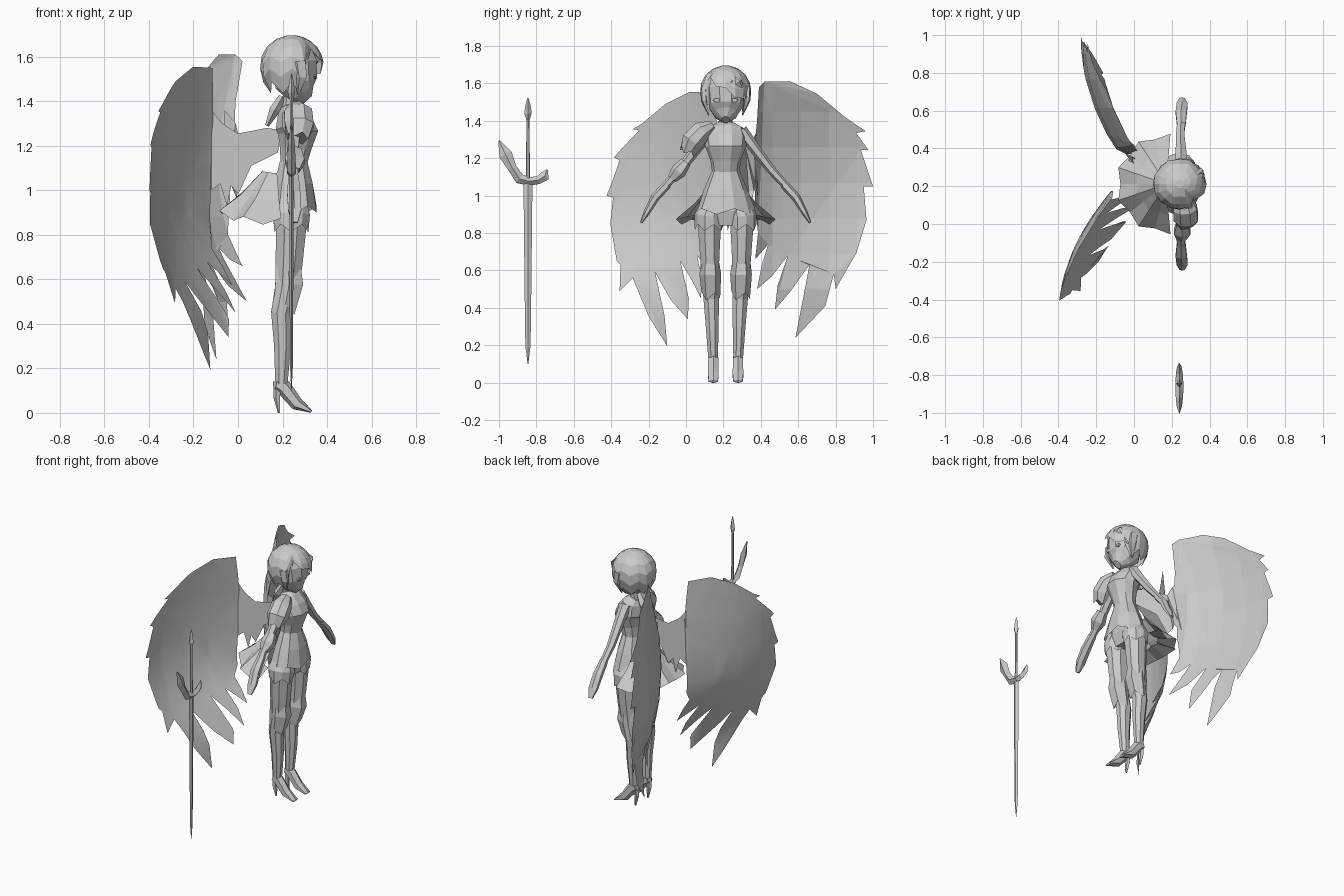
import bpy, bmesh, math
from mathutils import Vector

CY = 0.212  # figure's plane of symmetry (it faces +x)
grey = bpy.data.materials.new("plain_grey")
grey.diffuse_color = (0.6, 0.6, 0.6, 1)


def finish(name, bm, smooth=False):
    bmesh.ops.recalc_face_normals(bm, faces=bm.faces)
    me = bpy.data.meshes.new(name)
    bm.to_mesh(me)
    bm.free()
    me.materials.append(grey)
    ob = bpy.data.objects.new(name, me)
    bpy.context.collection.objects.link(ob)
    for p in me.polygons:
        p.use_smooth = smooth
    return ob


def skin(bm, rows, closed):
    """Quads between successive rows of vertices."""
    n = len(rows[0])
    for r, s in zip(rows, rows[1:]):
        for k in range(n if closed else n - 1):
            j = (k + 1) % n
            bm.faces.new((r[k], r[j], s[j], s[k]))


def plate(points):
    """Triangulated flat polygon."""
    bm = bmesh.new()
    f = bm.faces.new([bm.verts.new(p) for p in points])
    f.normal_update()
    bmesh.ops.triangulate(bm, faces=[f], ngon_method='EAR_CLIP')
    return bm


def tube(name, pts, n=8, ref=(1, 0, 0), jag=0.0, caps=True, mirror=False):
    """Loft of rings; each point is x, y, z, radius along ref, radius across."""
    if mirror:
        pts = [(p[0], 2 * CY - p[1], *p[2:]) for p in pts]
    bm = bmesh.new()
    c = [Vector(p[:3]) for p in pts]
    rings = []
    for i, p in enumerate(pts):
        t = (c[min(i + 1, len(c) - 1)] - c[max(i - 1, 0)]).normalized()
        a = Vector(ref)
        a = (a - t * a.dot(t)).normalized()
        b = t.cross(a)
        ring = []
        for k in range(n):
            w = 2 * math.pi * (k + (0 if n == 4 else 0.5)) / n
            off = t * (jag * (-1) ** k) if jag and i == len(pts) - 1 else Vector()
            ring.append(bm.verts.new(c[i] + a * p[3] * math.cos(w) + b * p[4] * math.sin(w) + off))
        rings.append(ring)
    skin(bm, rings, True)
    if caps:
        bm.faces.new(rings[0])
        bm.faces.new(rings[-1])
    return finish(name, bm)


def wing(name, outline, depth, smooth):
    """Feathered outline in y, z; cut into a grid and bent by depth(y, z)."""
    bm = plate([(0, y, z) for y, z in outline])
    cuts = [((0, i * 0.15 + .0137, 0), (0, 1, 0)) for i in range(-3, 7)]
    cuts += [((0, 0, 0.3073 + i * 0.19), (0, 0, 1)) for i in range(7)]
    for co, no in cuts:
        bmesh.ops.bisect_plane(bm, geom=bm.verts[:] + bm.edges[:] + bm.faces[:],
                               dist=1e-6, plane_co=co, plane_no=no)
    bmesh.ops.remove_doubles(bm, verts=bm.verts[:], dist=1e-5)
    for v in bm.verts:
        v.co.x = depth(v.co.y, v.co.z)
    finish(name, bm, smooth)


# Wings
def left_depth(y, z):
    t = 0.2 - y
    bend = max(0, min(0.2, 0.5 * (0.82 - z))) * (1 - max(0, t - 0.2))
    return -0.1 - 0.87 * t + 0.63 * t * t + bend + 0.1 * max(0, z - 1.2)


def right_depth(y, z):
    t = y - 0.4
    x = -0.1 - 0.62 * t + 0.53 * t * t if t > 0 else -0.1 - 2 * t
    return x + 0.1 * min(1, ((z - 1.05) / 0.5) ** 2)


wing("left_wing", [
    (.14, 1.55), (.02, 1.555), (-.11, 1.49), (-.235, 1.385), (-.285, 1.355), (-.25, 1.35),
    (-.345, 1.25), (-.385, 1.205), (-.355, 1.19), (-.40, 1.06), (-.425, 1.0), (-.39, .99),
    (-.405, .85), (-.37, .65), (-.35, .63), (-.355, .49), (-.285, .56), (-.20, .355),
    (-.10, .195), (-.115, .36), (-.165, .59), (-.08, .44), (.01, .34), (.015, .45),
    (-.03, .65), (.03, .55), (.08, .45), (.085, .55), (.06, .68), (.14, .575), (.14, .66),
    (.13, .74), (.165, .80), (.175, 1.03), (.175, 1.3), (.16, 1.42)], left_depth, True)
wing("right_wing", [
    (.39, 1.58), (.42, 1.61), (.56, 1.61), (.70, 1.545), (.85, 1.42), (.96, 1.345),
    (.91, 1.335), (.975, 1.245), (.935, 1.245), (1.0, 1.05), (.95, 1.05), (.965, .87),
    (.91, .69), (.88, .64), (.80, .50), (.79, .58), (.745, .41), (.585, .24),
    (.62, .42), (.66, .63), (.56, .49), (.475, .39), (.49, .52), (.545, .68), (.46, .57),
    (.38, .50), (.405, .63), (.44, .74), (.37, .66), (.385, .80), (.37, .95), (.37, 1.3),
    (.38, 1.4)], right_depth, False)

# Wing roots joining the back: x, z outline running inwards
root = [(-.12, 1.36), (-.07, 1.30), (0, 1.255), (.13, 1.28), (.19, 1.27), (.18, 1.17), (.06, 1.11),
        (0, .98), (-.03, 1.02), (-.05, .93), (-.08, 1.03), (-.12, 1.0)]
for name, y0, slope, shift in (("left_wing_root", .172, .15, 0), ("right_wing_root", .385, -.55, .06)):
    finish(name, plate([(x + shift * (x < -.04), y0 + slope * (x + .12), z) for x, z in root]))

# Sword with a curved crossguard
tube("sword_blade", [(.24, -.845, .10, .001, .002), (.24, -.845, .2, .006, .014),
                     (.24, -.845, .5, .008, .018), (.24, -.845, 1.07, .01, .024)], 4)
tube("sword_grip", [(.24, -.845, 1.06, .009, .011), (.24, -.845, 1.42, .007, .008)], 6)
tube("sword_pommel", [(.24, -.845, 1.40, .006, .007), (.24, -.845, 1.44, .017, .02),
                      (.24, -.845, 1.49, .010, .013), (.24, -.845, 1.525, .001, .001)], 4)
tube("sword_guard_long", [(.24, -.83, 1.075, .021, .022), (.24, -.89, 1.09, .021, .028),
                          (.24, -.93, 1.15, .018, .024), (.24, -.965, 1.22, .014, .036),
                          (.24, -1.0, 1.295, .002, .004)], 4)
tube("sword_guard_short", [(.24, -.85, 1.075, .021, .022), (.24, -.79, 1.083, .018, .022),
                           (.24, -.755, 1.105, .012, .027), (.24, -.743, 1.14, .002, .004)], 4)

# Torso and dress
tube("neck", [(.24, CY, 1.46, .036, .036), (.225, CY, 1.36, .036, .038)])
tube("torso", [(.225, CY, 1.385, .035, .05), (.235, CY, 1.36, .06, .10), (.25, CY, 1.30, .09, .115),
               (.27, CY, 1.26, .095, .108), (.258, CY, 1.19, .075, .082), (.25, CY, 1.12, .062, .072)], 10)
tube("skirt", [(.25, CY, 1.13, .065, .075), (.25, CY, 1.03, .09, .118),
               (.25, CY, .915, .108, .158)], 10, jag=.015, caps=False)
tube("hips", [(.245, CY, 1.02, .06, .09), (.24, CY, .92, .08, .14), (.24, CY, .84, .06, .10)], 10)

# Overskirt flaring behind, with a tucked-in underside
bm = bmesh.new()
rows = []
N = 10
for r, drop in ((.06, 0), (.16, .10), (.255, .18), (.14, .16)):
    row = []
    for k in range(N + 1):
        a = math.radians(85 + 190 * k / N)
        pleat = r * (1 + .05 * (-1) ** k)
        row.append(bm.verts.new((.17 + pleat * math.cos(a), CY + pleat * math.sin(a),
                                 1.09 - drop - abs(math.sin(a)) * r * .2
                                 + (.015 * (-1) ** k if r > .2 else 0))))
    rows.append(row)
skin(bm, rows, False)
finish("overskirt", bm)

# Collar ribbon at the nape
tube("nape_ribbon", [(.20, CY, 1.42, .02, .03), (.165, CY, 1.36, .028, .05),
                     (.13, CY, 1.29, .010, .035)], 6)

# Legs, shoes and bloomers
for side, m in (("left", False), ("right", True)):
    tube(side + "_leg", [(.24, .125, .86, .075, .068), (.23, .127, .68, .066, .056),
                         (.22, .13, .56, .058, .048), (.195, .135, .45, .05, .045),
                         (.20, .14, .30, .041, .037), (.195, .145, .13, .03, .028)], mirror=m)
    tube(side + "_knee_cuff", [(.225, .127, .67, .064, .045), (.23, .13, .58, .072, .058),
                               (.21, .132, .47, .055, .05)], 6, jag=.02, mirror=m)
    tube(side + "_shoe", [(.175, .146, .13, .03, .03), (.205, .146, .115, .031, .036),
                          (.265, .146, .04, .033, .03), (.33, .146, .006, .028, .006)],
         6, ref=(0, 1, 0), mirror=m)
    tube(side + "_heel", [(.18, .146, .14, .022, .024), (.175, .146, .07, .016, .018),
                          (.185, .146, 0, .006, .006)], 5, mirror=m)
    tube(side + "_bloomer", [(.24, .14, .95, .07, .06), (.24, .125, .89, .087, .08),
                             (.24, .125, .83, .08, .078)], 10, jag=.018, caps=False, mirror=m)

# Arms with gloves; the left one has a puffed sleeve and an elbow cuff
for side, m in (("left", False), ("right", True)):
    tube(side + "_arm", [(.25, .13, 1.35, .04, .035), (.25, .07, 1.27, .034, .03),
                         (.245, -.03, 1.14, .027, .024), (.25, -.14, 1.02, .022, .019)], 6, mirror=m)
    tube(side + "_glove", [(.25, -.10, 1.06, .026, .024), (.25, -.165, .99, .034, .024),
                           (.255, -.21, .91, .034, .017), (.255, -.24, .855, .016, .007)], 6, mirror=m)
tube("shoulder_sleeve", [(.26, .14, 1.375, .04, .03), (.27, .085, 1.345, .068, .058),
                         (.275, .035, 1.29, .07, .065), (.27, .01, 1.235, .05, .045)], 8, jag=.012)
tube("elbow_cuff", [(.255, .0, 1.18, .035, .03), (.255, -.04, 1.13, .05, .042),
                    (.25, -.075, 1.09, .03, .026)], 6)

# Head
tube("face", [(.312, CY, 1.405, .028, .022), (.285, CY, 1.435, .068, .066), (.262, CY, 1.48, .1, .098),
              (.252, CY, 1.57, .108, .108), (.235, CY, 1.64, .09, .09)], 10)
for side, s in (("left", -1), ("right", 1)):
    tube(side + "_eye", [(.342, CY + s * .045, 1.51, .012, .022), (.35, CY + s * .045, 1.51, .010, .020)],
         6, ref=(0, 0, 1))

# Bobbed hair: a shell whose hem is high over the face, swept across, and jagged behind
bm = bmesh.new()
rows = []
COLS = 16
for i in range(6):
    s = i / 5
    row = []
    for k in range(COLS):
        a = 2 * math.pi * k / COLS
        front = math.cos(a) > .55
        hem = 1.565 - .08 * math.sin(a) + .012 * (-1) ** k if front else 1.46 + .025 * (-1) ** k
        z = 1.56 + .137 * math.cos(.12 + s * (math.pi / 2 - .12))  # dome
        z = 1.697 - (1.697 - hem) * (1.697 - z) / .137
        h = (z - 1.56) / .137
        r = math.sqrt(max(.02, 1 - h * h)) if h > 0 else 1 - .35 * h * h
        row.append(bm.verts.new((.242 + .143 * r * math.cos(a), CY + .137 * r * math.sin(a), z)))
    rows.append(row)
skin(bm, rows, True)
bm.faces.new(rows[0])
finish("hair", bm)

# Side locks framing the face
for side, s in (("left", -1), ("right", 1)):
    tube(side + "_hair_lock", [(.275, CY + s * .118, 1.58, .035, .018), (.285, CY + s * .115, 1.51, .03, .018),
                               (.27, CY + s * .09, 1.43, .004, .003)], 5)
# Long strands swept over the brow
for y0, y1, z1 in ((.18, .29, 1.55), (.22, .32, 1.51)):
    tube("fringe_strand", [(.30, y0, 1.66, .012, .03), (.357, .5 * (y0 + y1), 1.60, .012, .035),
                           (.378 - .6 * abs(y1 - CY), y1, z1, .003, .006)], 5)
